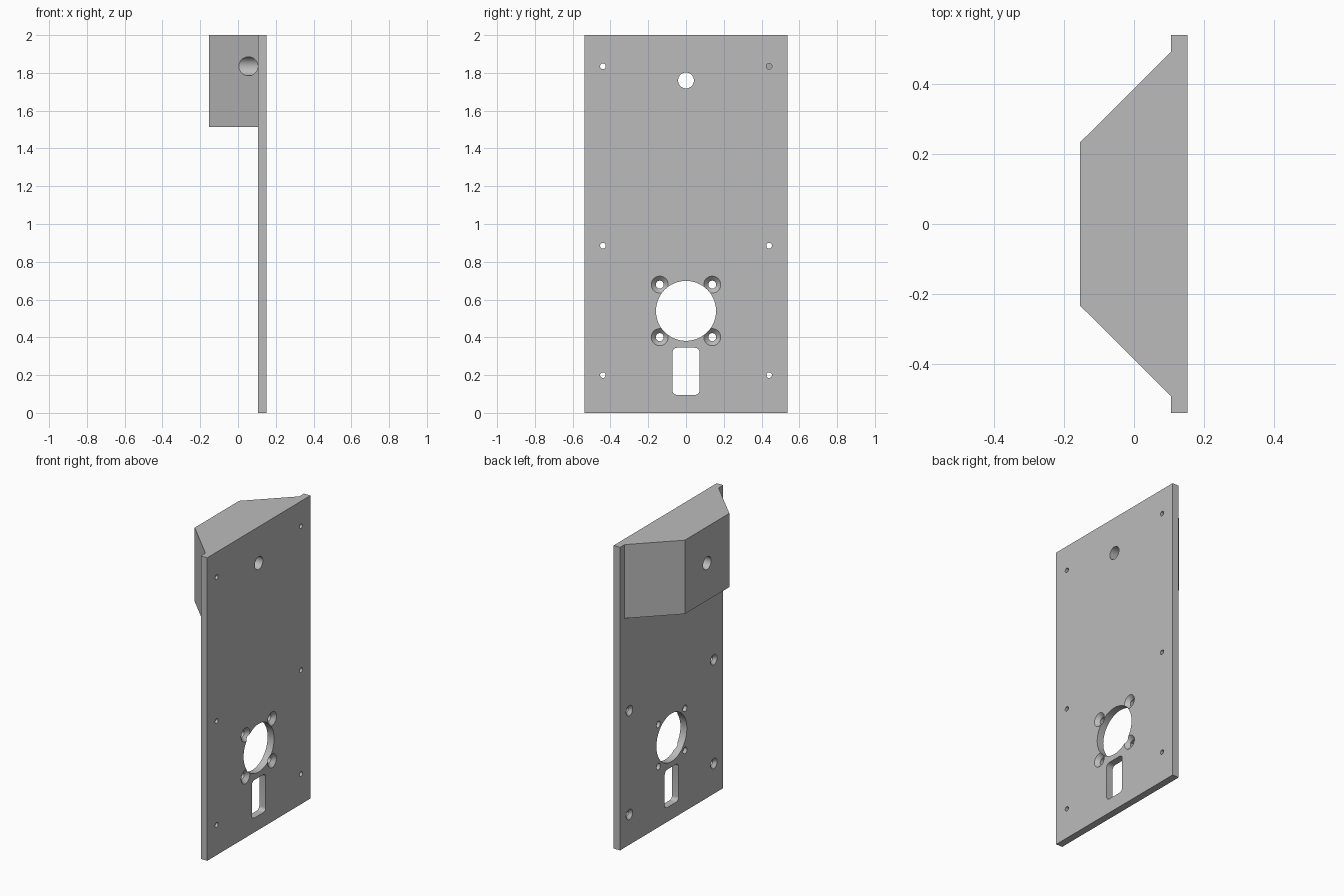
import bpy, bmesh, math
from mathutils import Vector

cube = bpy.data.objects.get("Cube")
if cube:
    bpy.data.objects.remove(cube, do_unlink=True)

grey = bpy.data.materials.new("plain grey")
grey.use_nodes = True
grey.diffuse_color = (0.5, 0.5, 0.5, 1)
grey.node_tree.nodes["Principled BSDF"].inputs["Base Color"].default_value = (0.5, 0.5, 0.5, 1)

BACK, FACE = 0.105, 0.152     # the two sides of the plate, along x
HALF, TOP = 0.538, 2.0


def make_object(name, bm):
    bmesh.ops.recalc_face_normals(bm, faces=bm.faces)
    mesh = bpy.data.meshes.new(name)
    bm.to_mesh(mesh)
    bm.free()
    mesh.materials.append(grey)
    obj = bpy.data.objects.new(name, mesh)
    bpy.context.collection.objects.link(obj)
    return obj


def prism(name, points, direction):
    """Extrude a flat outline along a direction."""
    bm = bmesh.new()
    face = bm.faces.new([bm.verts.new(p) for p in points])
    ext = bmesh.ops.extrude_face_region(bm, geom=[face])["geom"]
    moved = [v for v in ext if isinstance(v, bmesh.types.BMVert)]
    bmesh.ops.translate(bm, verts=moved, vec=Vector(direction))
    return make_object(name, bm)


def turned(name, profile, y, z, sides=48):
    """Turn an (x, radius) profile about an axis parallel to x."""
    bm = bmesh.new()
    angles = [2 * math.pi * i / sides for i in range(sides)]
    rings = [[bm.verts.new((x, y + r * math.cos(a), z + r * math.sin(a))) for a in angles]
             for x, r in profile]
    for low, high in zip(rings, rings[1:]):
        for i in range(sides):
            j = (i + 1) % sides
            bm.faces.new((low[i], low[j], high[j], high[i]))
    bm.faces.new(rings[0])
    bm.faces.new(rings[-1])
    return make_object(name, bm)


def combine(target, tool, operation):
    """Apply a boolean and discard the tool."""
    tool.hide_render = True
    mod = target.modifiers.new(operation, "BOOLEAN")
    mod.operation, mod.object, mod.solver = operation, tool, "EXACT"
    bpy.ops.object.select_all(action="DESELECT")
    bpy.context.view_layer.objects.active = target
    target.select_set(True)
    bpy.ops.object.modifier_apply(modifier=mod.name)
    bpy.data.objects.remove(tool, do_unlink=True)


# Tall flat plate
plate = prism("mounting_plate",
              [(BACK, -HALF, 0), (FACE, -HALF, 0), (FACE, HALF, 0), (BACK, HALF, 0)],
              (0, 0, TOP))

# Tapered block behind the top of the plate
z0 = 1.513
outline = [(0.13, -0.49), (0.13, 0.49), (BACK, 0.49),
           (-0.154, 0.232), (-0.154, -0.232), (BACK, -0.49)]
block = prism("tapered_block", [(x, y, z0) for x, y in outline], (0, 0, TOP - z0))
combine(plate, block, "UNION")

# Large round opening and the hole through the block
for y, z, r in ((0, 0.54, 0.159), (0, 1.76, 0.042)):
    combine(plate, turned("round_cutter", [(-0.4, r), (0.4, r)], y, z), "DIFFERENCE")

# Slot with rounded corners
slot = []
r = 0.025
for k, (sy, sz) in enumerate(((1, 1), (-1, 1), (-1, -1), (1, -1))):
    for i in range(7):
        a = (k + i / 6) * math.pi / 2
        slot.append((0, sy * (0.072 - r) + r * math.cos(a),
                     0.22 + sz * (0.125 - r) + r * math.sin(a)))
combine(plate, prism("slot_cutter", slot, (0.4, 0, 0)), "DIFFERENCE")

# Four screw holes countersunk from the outer face, around the opening
sunk_front = [(0, 0.021), (FACE - 0.024, 0.021), (FACE, 0.045), (0.3, 0.045)]
for sy in (-1, 1):
    for sz in (-1, 1):
        combine(plate, turned("screw_cutter", sunk_front, sy * 0.139, 0.54 + sz * 0.139),
                "DIFFERENCE")

# Edge screw holes countersunk from behind; the top pair has access bores through the block
sunk_back = [(0, 0.034), (BACK, 0.034), (BACK + 0.019, 0.015), (0.3, 0.015)]
access = [(-0.3, 0.05), (BACK, 0.05)] + sunk_back[1:]
for sy in (-1, 1):
    for z, profile in ((0.2, sunk_back), (0.885, sunk_back), (1.835, access)):
        combine(plate, turned("edge_cutter", profile, sy * 0.44, z), "DIFFERENCE")

bpy.ops.object.shade_smooth_by_angle(angle=math.radians(30))
